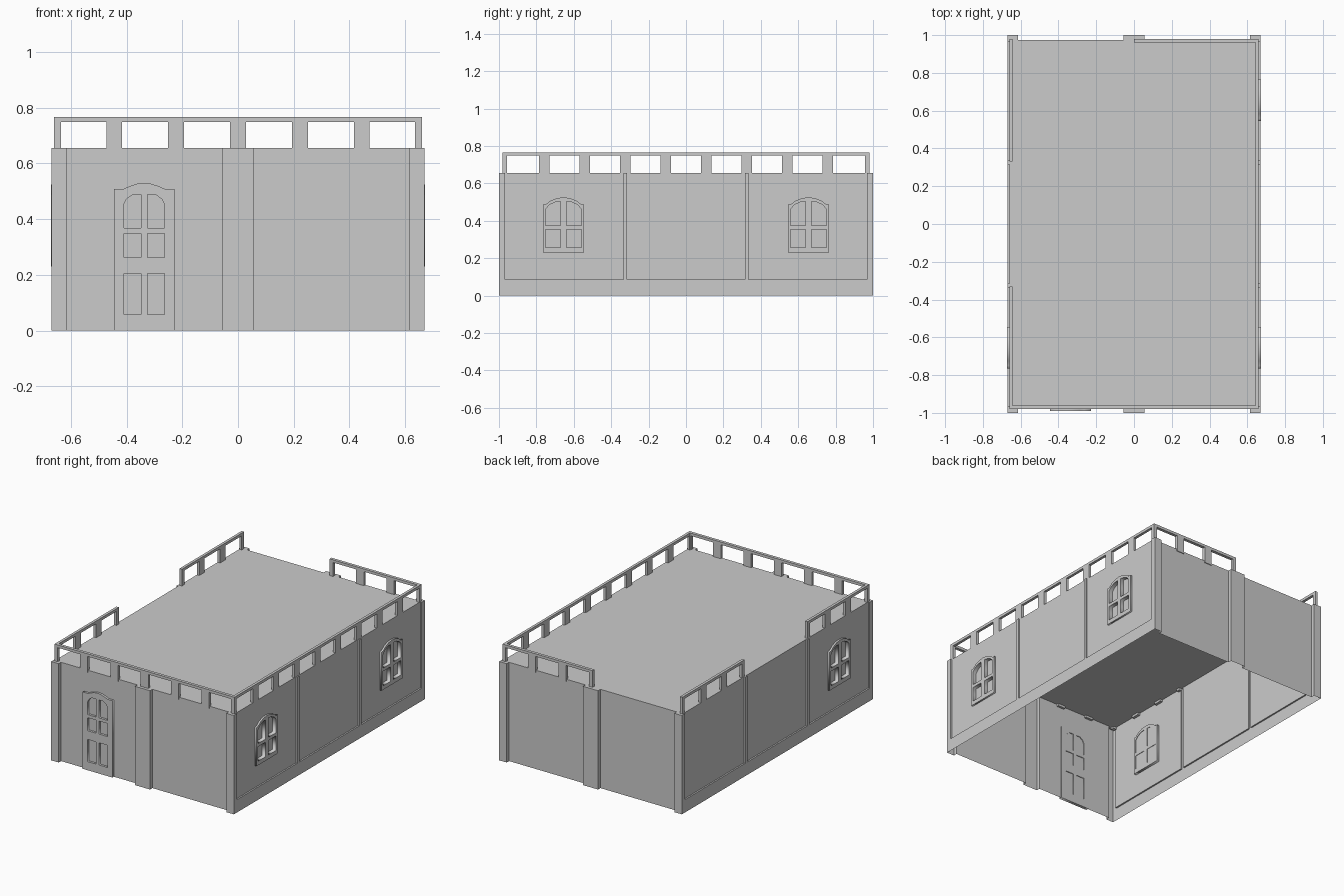
import bpy, bmesh, math
from mathutils import Matrix

if "Cube" in bpy.data.objects:
    bpy.data.objects.remove(bpy.data.objects["Cube"])

ROOF = 0.655
FRONT, RIGHT, BACK, LEFT = (math.radians(a) for a in (0, 90, 180, 270))


def facing(angle):
    """Local x runs along a wall, local y is up, local z points outwards."""
    return Matrix.Rotation(angle, 4, 'Z') @ Matrix.Rotation(math.pi / 2, 4, 'X')


def finish(name, bm):
    me = bpy.data.meshes.new(name)
    bm.to_mesh(me)
    bm.free()
    ob = bpy.data.objects.new(name, me)
    bpy.context.collection.objects.link(ob)
    return ob


def relief_wall(name, angle, us, vs, depth):
    """Thin stepped sheet: one face per grid cell at its depth, plus the steps between."""
    bm = bmesh.new()

    def quad(*pts):
        bm.faces.new([bm.verts.new(p) for p in pts])

    d = [[depth((u0 + u1) / 2, (v0 + v1) / 2) for v0, v1 in zip(vs, vs[1:])]
         for u0, u1 in zip(us, us[1:])]
    for i, (u0, u1) in enumerate(zip(us, us[1:])):
        for j, (v0, v1) in enumerate(zip(vs, vs[1:])):
            a = d[i][j]
            if a is None:
                continue
            quad((u0, v0, a), (u1, v0, a), (u1, v1, a), (u0, v1, a))
            b = d[i + 1][j] if i + 1 < len(d) else None
            if b is not None and b != a:
                quad((u1, v0, a), (u1, v0, b), (u1, v1, b), (u1, v1, a))
            b = d[i][j + 1] if j + 1 < len(d[i]) else None
            if b is not None and b != a:
                quad((u0, v1, a), (u1, v1, a), (u1, v1, b), (u0, v1, b))
    bmesh.ops.remove_doubles(bm, verts=bm.verts, dist=1e-5)
    bm.transform(facing(angle))
    return finish(name, bm)


def plate(name, angle, u, d0, d1, loops):
    """Flat filled outline (inner loops become holes) between two depths."""
    cu = bpy.data.curves.new(name, 'CURVE')
    cu.dimensions = '2D'
    cu.fill_mode = 'BOTH'
    cu.extrude = (d1 - d0) / 2
    for pts in loops:
        sp = cu.splines.new('POLY')
        sp.points.add(len(pts) - 1)
        for p, (x, y) in zip(sp.points, pts):
            p.co = (x, y, 0, 1)
        sp.use_cyclic_u = True
    ob = bpy.data.objects.new(name, cu)
    bpy.context.collection.objects.link(ob)
    ob.matrix_world = facing(angle) @ Matrix.Translation((u, 0, (d0 + d1) / 2))
    bpy.ops.object.select_all(action='DESELECT')
    ob.select_set(True)
    bpy.context.view_layer.objects.active = ob
    bpy.ops.object.convert(target='MESH')


def mirrored(pts):
    return [(-x, y) for x, y in reversed(pts)]


def rect(x0, x1, y0, y1):
    return [(x0, y0), (x1, y0), (x1, y1), (x0, y1)]


def both(loops):
    return loops + [mirrored(l) for l in loops]


# Front and back walls with three pilasters each
FW = 0.975
DOOR = -0.337
door_l, door_r = DOOR - 0.13, DOOR + 0.13
pil = [-0.67, -0.615, -0.055, 0.055, 0.615, 0.67]


def end_depth(u, v):
    return 1.0 if abs(u) > 0.615 or abs(u) < 0.055 else FW


def front_depth(u, v):
    return None if door_l < u < door_r and v < 0.55 else end_depth(u, v)


relief_wall("front_wall", FRONT, sorted(pil + [door_l, door_r]), [0, 0.55, ROOF], front_depth)
relief_wall("back_wall", BACK, pil, [0, ROOF], end_depth)

# Door with arched head and six recessed panels
half = [(0.109, 0), (0.109, 0.509), (0.073, 0.509), (0.05, 0.519), (0.025, 0.527)]
door = half + [(0, 0.53)] + mirrored(half)
panels = both([rect(0.012, 0.073, 0.057, 0.204), rect(0.012, 0.073, 0.262, 0.348),
               [(0.012, 0.369), (0.073, 0.369), (0.073, 0.452), (0.063, 0.472),
                (0.041, 0.488), (0.012, 0.488)]])
plate("door_surround_wall", FRONT, DOOR, FW, FW,
      [[(-0.13, 0), (-0.13, 0.55), (0.13, 0.55), (0.13, 0)] + door])
plate("door_frame", FRONT, DOOR, FW - 0.005, 0.99, [door] + panels)
for p in panels:
    plate("door_panel", FRONT, DOOR, FW, FW, [p])

# Side walls: plinth, thin strips and three sunken panels, openings for windows
SW, WIN = 0.66, 0.655
strips = [(-1, -0.967), (-0.335, -0.315), (0.315, 0.335), (0.967, 1)]
w_half = [(0.11, 0.23), (0.11, 0.487), (0.095, 0.487), (0.07, 0.507), (0.035, 0.521)]
window = w_half + [(0, 0.525)] + mirrored(w_half)
panes = both([rect(0.015, 0.095, 0.257, 0.353),
              [(0.015, 0.374), (0.095, 0.374), (0.095, 0.463), (0.075, 0.485),
               (0.045, 0.499), (0.015, 0.503)]])


def side_wall(name, angle, windows):
    def depth(u, v):
        if v < 0.085 or any(a < u < b for a, b in strips):
            return 0.67
        if 0.2 < v < 0.55 and any(abs(u - w) < 0.13 for w in windows):
            return None
        return SW
    us = [u for s in strips for u in s] + [w + s for w in windows for s in (-0.13, 0.13)]
    relief_wall(name, angle, sorted(us), [0, 0.085, 0.2, 0.55, ROOF], depth)
    for w in windows:
        plate("window_surround_wall", angle, w, SW, SW, [rect(-0.13, 0.13, 0.2, 0.55), window])
        plate("window_frame", angle, w, SW - 0.018, 0.672, [window] + panes)
        for p in panes:
            plate("window_pane", angle, w, SW - 0.015, SW - 0.015, [p])


side_wall("right_wall", RIGHT, [-WIN, WIN])
side_wall("left_wall", LEFT, [WIN])

# Flat roof with caps over pilasters and strips
bm = bmesh.new()
areas = [(-SW, SW, -FW, FW)]
for s in (-1, 1):
    areas += [(a, b, *sorted((s * FW, s))) for a, b in zip(pil[::2], pil[1::2])]
    areas += [(*sorted((s * SW, s * 0.67)), max(a, -FW), min(b, FW)) for a, b in strips]
for a in areas:
    bm.faces.new([bm.verts.new((x, y, ROOF)) for x, y in rect(*a)])
finish("roof", bm)


# Parapet railings
def railing(name, along_x, c0, c1, start, end, posts):
    bm = bmesh.new()

    def box(a0, a1, z0, z1):
        size, mid = (a1 - a0, c1 - c0, z1 - z0), ((a0 + a1) / 2, (c0 + c1) / 2, (z0 + z1) / 2)
        if not along_x:
            size, mid = (size[1], size[0], size[2]), (mid[1], mid[0], mid[2])
        bmesh.ops.create_cube(bm, size=1, matrix=Matrix.Translation(mid) @ Matrix.Diagonal((*size, 1)))

    box(start, end, 0.748, 0.766)
    spans = [(start, start + 0.024), (end - 0.024, end)] + [(p - 0.028, p + 0.028) for p in posts]
    for a, b in spans:
        box(a, b, 0.64, 0.748)
    finish(name, bm)


side_posts = [s * (0.1075 + 0.2165 * k) for k in range(4) for s in (-1, 1)]
railing("front_railing", True, -0.98, -0.96, -0.66, 0.66, [0.2225 * k for k in range(-2, 3)])
railing("back_railing", True, 0.96, 0.98, 0.0, 0.66, [0.2225, 0.445])
railing("right_railing", False, 0.642, 0.66, -0.98, 0.98, side_posts)
railing("left_front_railing", False, -0.66, -0.642, -0.98, -0.33, [-0.757, -0.5405])
railing("left_back_railing", False, -0.66, -0.642, 0.33, 0.98, [0.5405, 0.757])
